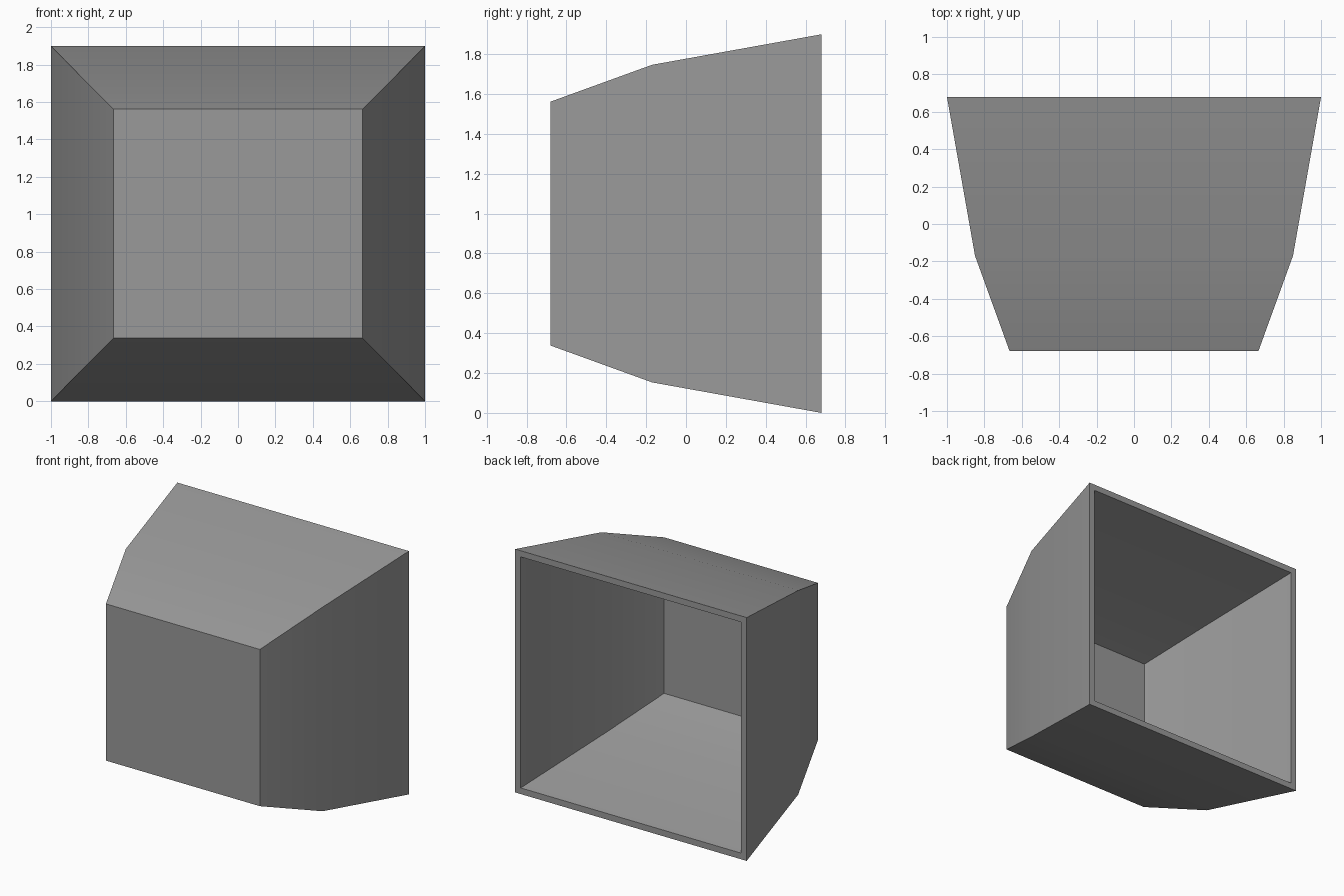
import bpy, bmesh

if "Cube" in bpy.data.objects:
    bpy.data.objects.remove(bpy.data.objects["Cube"])

# One flat grey for the whole housing
grey = bpy.data.materials.new("plain grey")
grey.diffuse_color = (0.32, 0.32, 0.32, 1)
grey.use_nodes = True
grey.node_tree.nodes["Principled BSDF"].inputs["Base Color"].default_value = grey.diffuse_color

MID_Z = 0.95
# Rectangular sections (half width, y, half height): outside front to rim, then inside back to the front
sections = [
    (0.665, -0.68, 0.612), (0.85, -0.17, 0.797), (1.0, 0.68, 0.95),
    (0.952, 0.68, 0.902), (0.801, -0.17, 0.748), (0.632, -0.632, 0.579),
]

# Open-backed tapered housing, lofted through the sections
bm = bmesh.new()
rings = [[bm.verts.new((sx * w, y, MID_Z + sz * h))
          for sx, sz in ((-1, -1), (1, -1), (1, 1), (-1, 1))]
         for w, y, h in sections]
for a, b in zip(rings, rings[1:]):
    for i in range(4):
        j = (i + 1) % 4
        bm.faces.new((a[i], a[j], b[j], b[i]))

# Front panel, outer and inner faces
bm.faces.new(rings[0])
bm.faces.new(rings[-1])
bmesh.ops.recalc_face_normals(bm, faces=bm.faces[:])

mesh = bpy.data.meshes.new("tapered_housing")
bm.to_mesh(mesh)
bm.free()
mesh.materials.append(grey)
housing = bpy.data.objects.new("tapered_housing", mesh)
bpy.context.collection.objects.link(housing)

# Soft bend along the walls, crisp corners and rim
bpy.context.view_layer.objects.active = housing
housing.select_set(True)
bpy.ops.object.shade_smooth_by_angle(angle=0.52)
